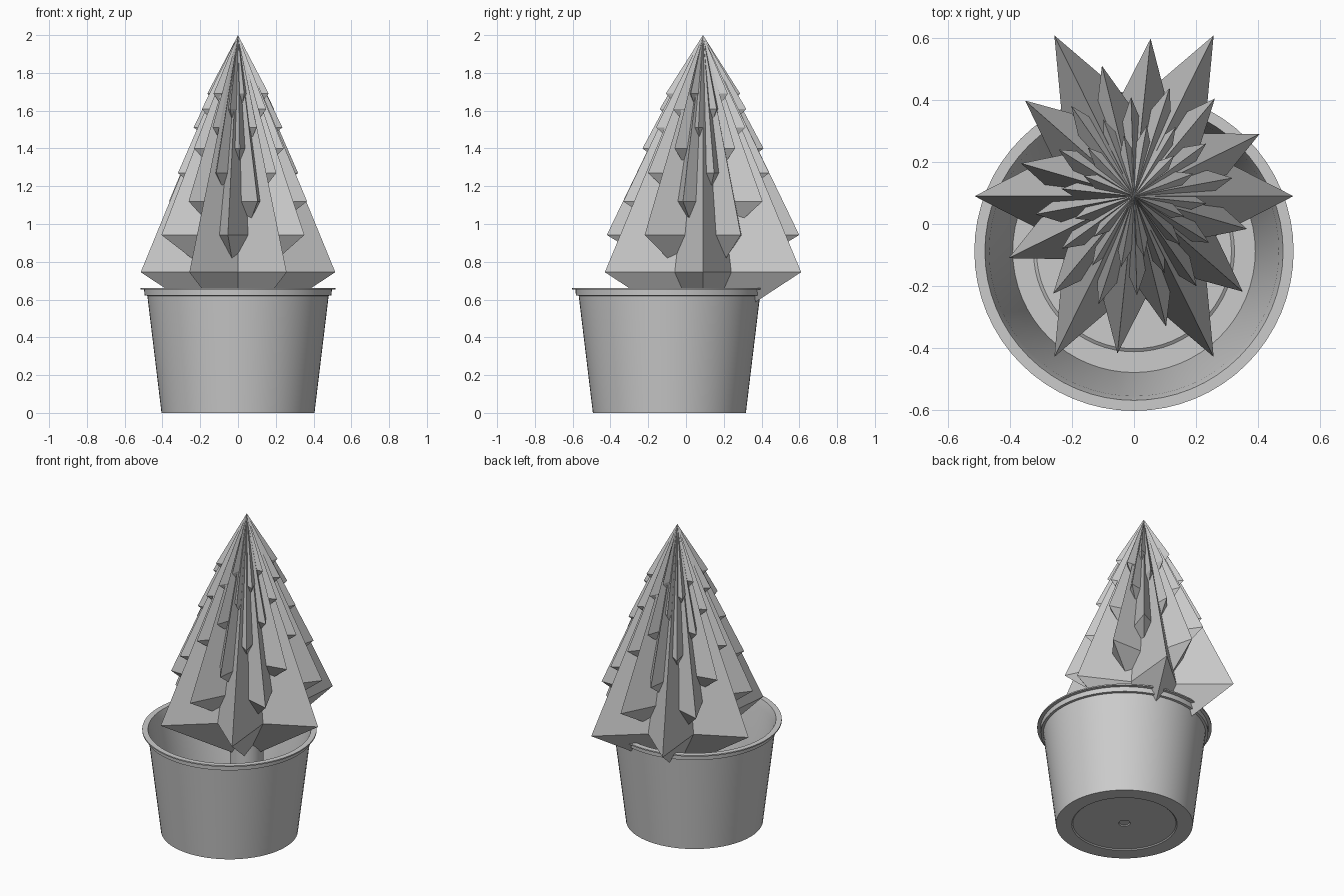
import bpy, bmesh, math

if "Cube" in bpy.data.objects:
    bpy.data.objects.remove(bpy.data.objects["Cube"])

TREE_Y, POT_Y = 0.09, -0.088


def make_object(name, bm, smooth=False):
    bmesh.ops.recalc_face_normals(bm, faces=bm.faces)
    mesh = bpy.data.meshes.new(name)
    bm.to_mesh(mesh)
    bm.free()
    ob = bpy.data.objects.new(name, mesh)
    bpy.context.collection.objects.link(ob)
    if smooth:
        bpy.ops.object.select_all(action='DESELECT')
        ob.select_set(True)
        bpy.context.view_layer.objects.active = ob
        bpy.ops.object.shade_smooth_by_angle(angle=math.radians(30))
    return ob


def lathe(name, profile, y, steps=64):
    bm = bmesh.new()
    vs = [bm.verts.new((r, 0, z)) for r, z in profile]
    es = [bm.edges.new(p) for p in zip(vs, vs[1:])]
    bmesh.ops.spin(bm, geom=vs + es, cent=(0, 0, 0), axis=(0, 0, 1),
                   angle=2 * math.pi, steps=steps)
    bmesh.ops.remove_doubles(bm, verts=bm.verts, dist=1e-5)
    ob = make_object(name, bm, True)
    ob.location.y = y
    return ob


def star_tier(name, k, z):
    """Six-pointed star with a peak above and a shallower point below."""
    s = 0.855 ** k
    bm = bmesh.new()
    top = bm.verts.new((0, TREE_Y, 2.0))
    low = bm.verts.new((0, TREE_Y, z - 0.34 * 0.92 ** k))
    ring = []
    for i in range(12):
        a = math.radians(30 * i + 23 * k)
        r = s * (0.5 if i % 2 else 1)
        ring.append(bm.verts.new((0.515 * r * math.cos(a),
                                  TREE_Y + 0.6 * r * math.sin(a), z)))
    for i in range(12):
        a, b = ring[i], ring[(i + 1) % 12]
        bm.faces.new((a, b, top))
        bm.faces.new((b, a, low))
    return make_object(name, bm)


# Pot: thin tapered shell with flanged rim and a stepped base
lathe("pot", [
    (0, 0.012), (0.03, 0.012), (0.035, 0.006), (0.305, 0.006), (0.312, 0.0),
    (0.405, 0.0), (0.48, 0.62), (0.495, 0.622), (0.497, 0.652),
    (0.516, 0.654), (0.516, 0.662), (0.482, 0.662), (0.468, 0.61),
    (0.392, 0.015), (0.325, 0.015), (0.315, 0.022), (0, 0.022)], POT_Y)

# Trunk
lathe("trunk", [(0, 0.02), (0.1, 0.02), (0.1, 0.56), (0, 0.56)], TREE_Y, 32)

# Foliage tiers, each turned and shrunk from the one below
for k, z in enumerate([0.745, 0.942, 1.12, 1.27, 1.40, 1.512, 1.608, 1.69]):
    star_tier(f"foliage_tier_{k + 1}", k, z)
